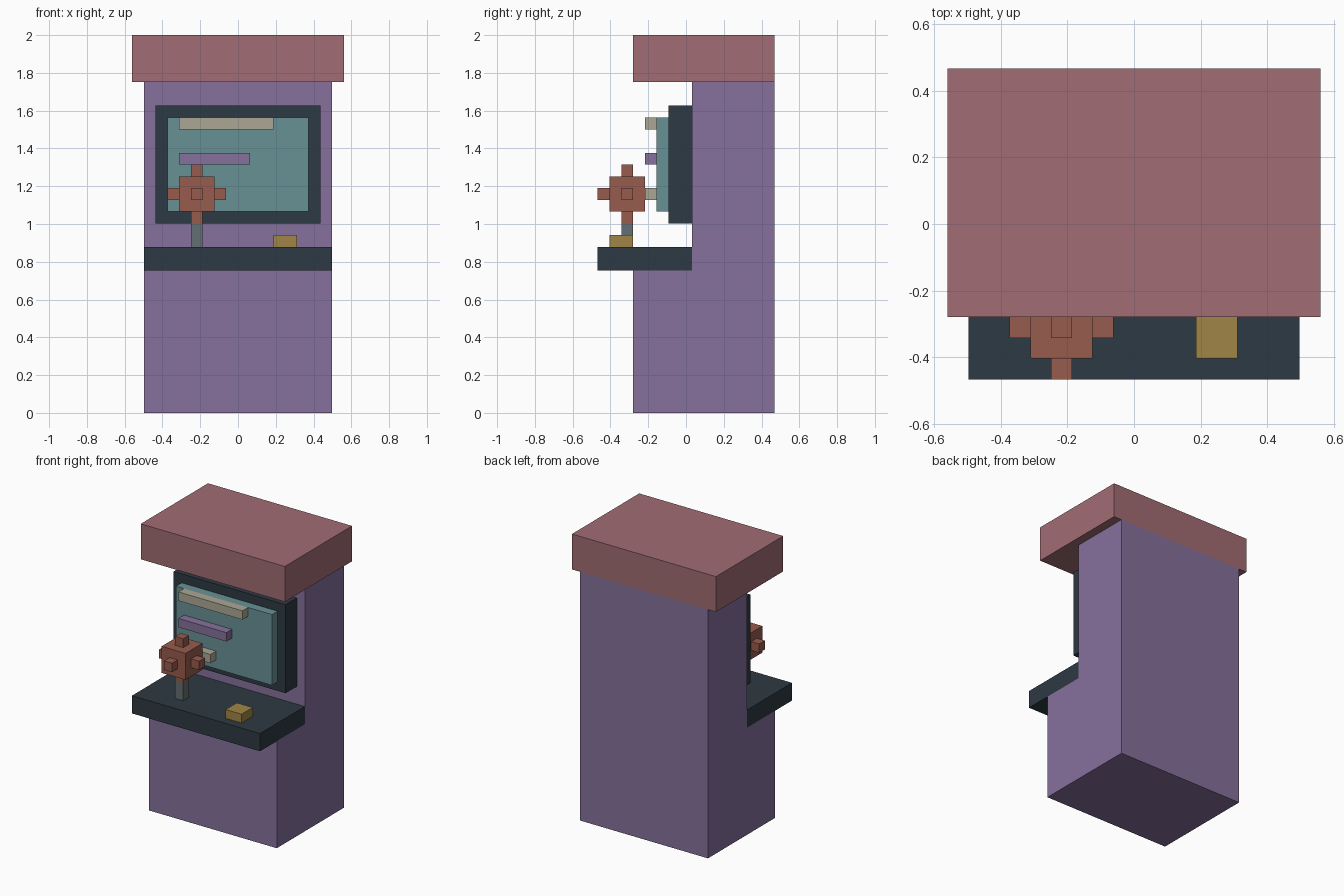
import bpy, bmesh

if "Cube" in bpy.data.objects:
    bpy.data.objects.remove(bpy.data.objects["Cube"])

# The cabinet sits on a block grid: U is one block, Z0 a thin foot under block row 0
U = 2 / 32.1
Z0 = 0.1


def material(name, rgb):
    # displayed colour -> linear diffuse colour
    m = bpy.data.materials.new(name)
    m.diffuse_color = [(c / 255) ** 2.2 for c in rgb] + [1]
    m.use_nodes = True
    m.node_tree.nodes["Principled BSDF"].inputs["Base Color"].default_value = m.diffuse_color
    return m


PURPLE = material("purple", (133, 112, 155))
ROSE = material("rose", (160, 108, 115))
DARK = material("dark", (49, 60, 69))
TEAL = material("teal", (104, 144, 148))
CREAM = material("cream", (170, 166, 148))
RED = material("red", (150, 92, 78))
GREY = material("grey", (100, 110, 112))
GOLD = material("gold", (158, 132, 72))


def finish(name, bm, mat):
    bmesh.ops.recalc_face_normals(bm, faces=bm.faces)
    mesh = bpy.data.meshes.new(name)
    bm.to_mesh(mesh)
    bm.free()
    mesh.materials.append(mat)
    ob = bpy.data.objects.new(name, mesh)
    bpy.context.collection.objects.link(ob)
    return ob


def add_box(bm, x, y, z):
    vs = bmesh.ops.create_cube(bm, size=1)["verts"]
    for v in vs:
        v.co = [U * r[c > 0] for r, c in zip((x, y, (z[0] + Z0, z[1] + Z0)), v.co)]


def box(name, x, y, z, mat):
    bm = bmesh.new()
    add_box(bm, x, y, z)
    return finish(name, bm, mat)


# Cabinet body: stepped side profile (y, z) extruded across the width
bm = bmesh.new()
profile = [(-4.5, -Z0), (7.5, -Z0), (7.5, 28), (0.5, 28), (0.5, 12), (-4.5, 12)]
side = bm.faces.new([bm.verts.new((-8 * U, y * U, (z + Z0) * U)) for y, z in profile])
ext = bmesh.ops.extrude_face_region(bm, geom=[side])["geom"]
bmesh.ops.translate(bm, vec=(16 * U, 0, 0),
                    verts=[g for g in ext if isinstance(g, bmesh.types.BMVert)])
finish("cabinet_body", bm, PURPLE)

# Top sign, control deck and screen
box("top_sign", (-9, 9), (-4.5, 7.5), (28, 32), ROSE)
box("control_deck", (-8, 8), (-7.5, 0.5), (12, 14), DARK)
box("screen_frame", (-7, 7), (-1.5, 0.5), (16, 26), DARK)
box("screen_glass", (-6, 6), (-2.5, -1.5), (17, 25), TEAL)

# Raised bars on the screen
for name, right, z, mat in (("upper", 3, 24, CREAM), ("middle", 1, 21, PURPLE),
                            ("lower", -1, 18, CREAM)):
    box(f"screen_bar_{name}", (-5, right), (-3.5, -2.5), (z, z + 1), mat)

# Joystick: stick, and a blocky ball made of a core with stubs on its sides
box("joystick_stick", (-4, -3), (-5.5, -4.5), (14, 16), GREY)
bm = bmesh.new()
add_box(bm, (-5, -2), (-6.5, -3.5), (17, 20))
for x in (-6, -2):
    add_box(bm, (x, x + 1), (-5.5, -4.5), (18, 19))
for z in (16, 20):
    add_box(bm, (-4, -3), (-5.5, -4.5), (z, z + 1))
add_box(bm, (-4, -3), (-7.5, -6.5), (18, 19))
finish("joystick_ball", bm, RED)

# Push button
box("push_button", (3, 5), (-6.5, -4.5), (14, 15), GOLD)
